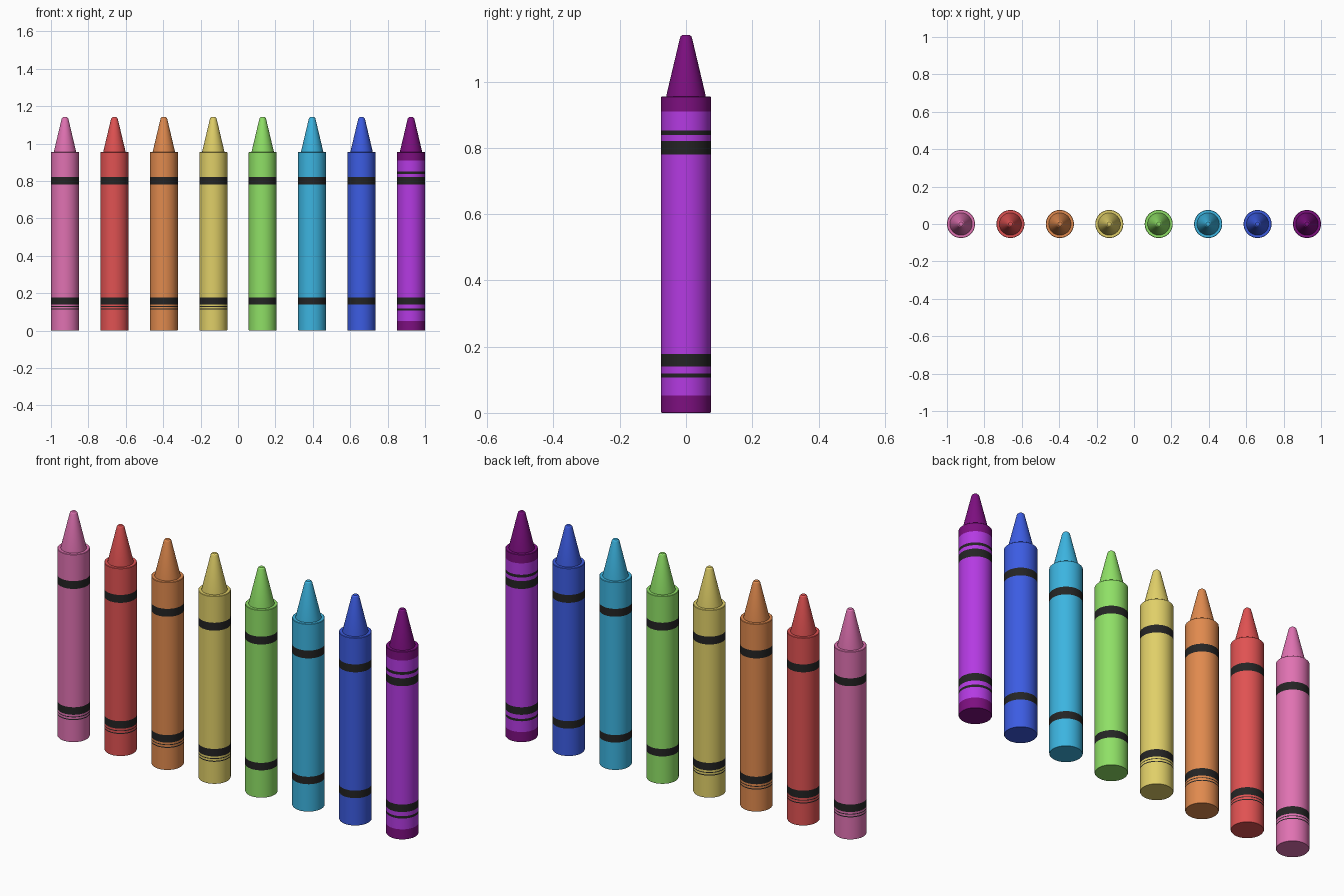
import bpy, bmesh, math

if "Cube" in bpy.data.objects:
    bpy.data.objects.remove(bpy.data.objects["Cube"])

R = 0.075          # wrapper radius
SIDES = 48
SPACING = 1.85 / 7


def material(name, rgb):
    lin = [((c / 255 + 0.055) / 1.055) ** 2.4 if c > 10 else c / 255 / 12.92 for c in rgb]
    m = bpy.data.materials.new(name)
    m.diffuse_color = (*lin, 1)
    m.use_nodes = True
    m.node_tree.nodes["Principled BSDF"].inputs["Base Color"].default_value = m.diffuse_color
    return m


black = material("band_black", (36, 36, 36))
dark_purple = material("dark_purple", (125, 15, 128))
colours = [
    ("pink", (224, 114, 178)), ("red", (224, 82, 82)),
    ("orange", (224, 138, 78)), ("yellow", (224, 207, 104)),
    ("green", (143, 224, 102)), ("cyan", (60, 180, 224)),
    ("blue", (60, 92, 226)), ("purple", (180, 58, 226)),
]


def lathe(name, profile, x, mats, rule):
    """Revolve (radius, z) points; rule picks the material by face height."""
    bm = bmesh.new()
    rings = [[bm.verts.new((r * math.cos(2 * math.pi * i / SIDES),
                            r * math.sin(2 * math.pi * i / SIDES), z))
              for i in range(SIDES)] for r, z in profile]
    for a, b in zip(rings, rings[1:]):
        for i in range(SIDES):
            j = (i + 1) % SIDES
            bm.faces.new((a[i], a[j], b[j], b[i]))
    bm.faces.new(rings[0][::-1])
    bm.faces.new(rings[-1])
    for f in bm.faces:
        f.material_index = rule(f.calc_center_median().z)
    me = bpy.data.meshes.new(name)
    bm.to_mesh(me)
    bm.free()
    for m in mats:
        me.materials.append(m)
    ob = bpy.data.objects.new(name, me)
    bpy.context.collection.objects.link(ob)
    ob.location.x = x
    bpy.ops.object.select_all(action='DESELECT')
    ob.select_set(True)
    bpy.context.view_layer.objects.active = ob
    bpy.ops.object.shade_smooth_by_angle(angle=math.radians(30))
    return ob


for n, (name, rgb) in enumerate(colours):
    x = -0.925 + n * SPACING
    main = material(name, rgb)
    two_tone = name == "purple"
    wax = dark_purple if two_tone else main

    # black stripes: two wide bands, plus fine lines on some crayons
    stripes = [(0.14, 0.178), (0.78, 0.82)]
    if two_tone:
        stripes += [(0.107, 0.119), (0.838, 0.852)]
    elif n < 4:
        stripes += [(0.113, 0.118), (0.127, 0.131)]

    # body: wax stick with wrapper, cut into rings where the colour changes
    cuts = sorted({0.0, 0.052, 0.91, 0.953} | {z for s in stripes for z in s})

    def body_rule(z, stripes=stripes):
        if any(a < z < b for a, b in stripes):
            return 2
        return 1 if z < 0.052 or z > 0.91 else 0

    profile = [(R - 0.002, 0.0)] + [(R, max(z, 0.003)) for z in cuts] + [(R - 0.002, 0.955)]
    lathe(name + "_crayon_body", profile, x, [main, wax, black], body_rule)

    # tapered tip with a softly rounded end
    tip = [(0.0595, 0.95), (0.0595, 0.957), (0.019, 1.128), (0.0165, 1.136), (0.011, 1.141)]
    lathe(name + "_crayon_tip", tip, x, [wax], lambda z: 0)
